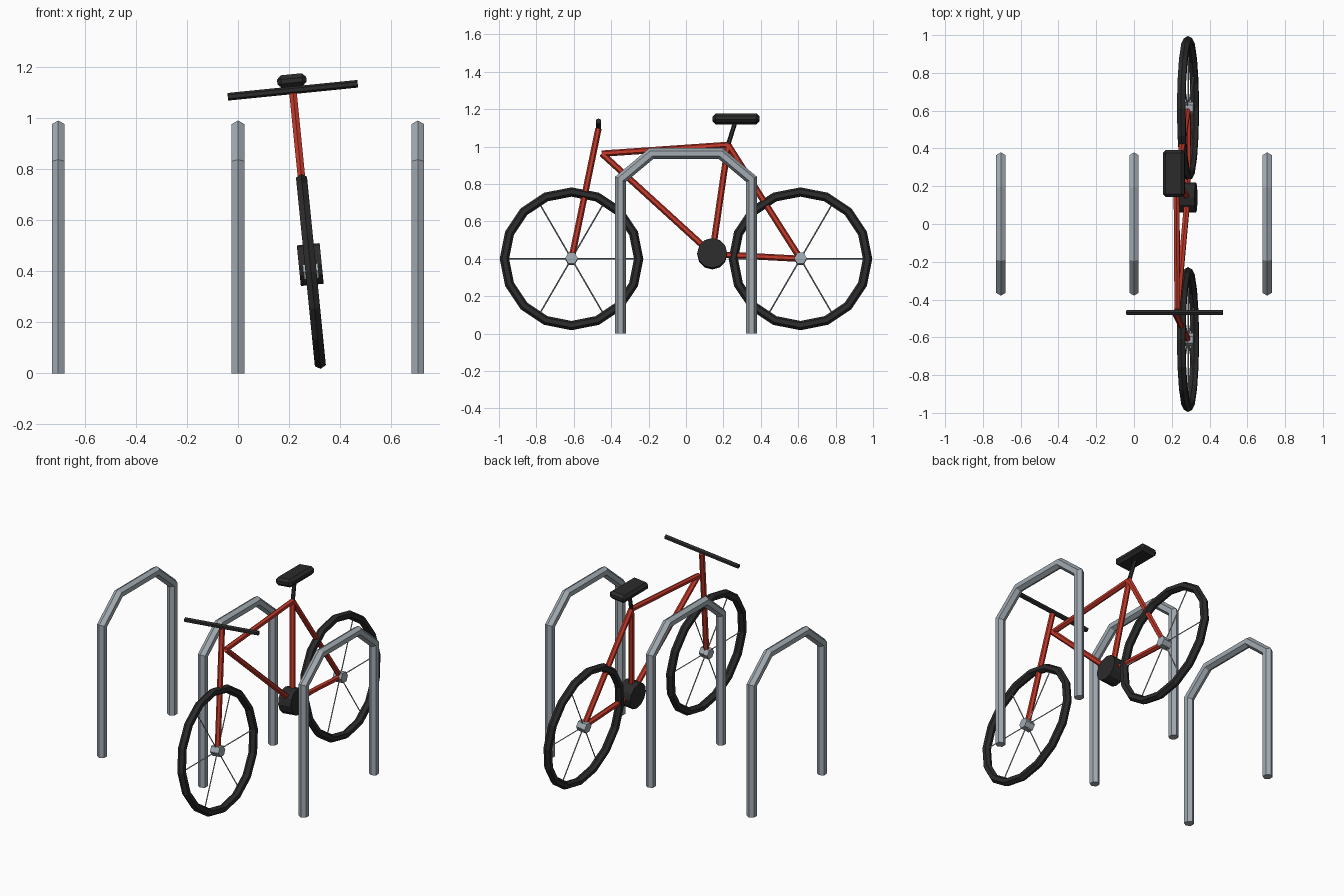
import bpy, bmesh
from math import sin, cos, pi, radians
from mathutils import Matrix, Vector

if "Cube" in bpy.data.objects:
    bpy.data.objects.remove(bpy.data.objects["Cube"], do_unlink=True)


def material(name, rgb):
    m = bpy.data.materials.new(name)
    m.use_nodes = True
    m.diffuse_color = (*rgb, 1)
    m.node_tree.nodes["Principled BSDF"].inputs["Base Color"].default_value = (*rgb, 1)
    return m


STEEL = material("galvanised steel", (0.36, 0.41, 0.45))
RED = material("red paint", (0.55, 0.04, 0.022))
BLACK = material("black rubber", (0.024, 0.024, 0.024))

# The bike leans sideways about the line through both hubs
HUB_Z, WHEEL_Y, BIKE_X = 0.40, 0.612, 0.286
LEAN = Matrix.Translation((BIKE_X, 0, HUB_Z)) @ Matrix.Rotation(-0.1, 4, 'Y') \
    @ Matrix.Translation((0, 0, -HUB_Z))


def finish(name, bm, mat, matrix=LEAN):
    bmesh.ops.transform(bm, matrix=matrix, verts=bm.verts)
    bmesh.ops.recalc_face_normals(bm, faces=bm.faces)
    mesh = bpy.data.meshes.new(name)
    bm.to_mesh(mesh)
    bm.free()
    mesh.materials.append(mat)
    ob = bpy.data.objects.new(name, mesh)
    bpy.context.collection.objects.link(ob)
    return ob


def tube(name, a, b, r, mat, sides=6, turn=0):
    """Straight prism from a to b in upright bike space."""
    a, b = Vector(a), Vector(b)
    bm = bmesh.new()
    bmesh.ops.create_cone(bm, cap_ends=True, segments=sides, radius1=r, radius2=r,
                          depth=(b - a).length)
    place = Matrix.Translation((a + b) / 2) @ (b - a).to_track_quat('Z', 'Y').to_matrix().to_4x4()
    bmesh.ops.transform(bm, matrix=place @ Matrix.Rotation(turn, 4, 'Z'), verts=bm.verts)
    return finish(name, bm, mat)


def rack(name, x, r=0.029, sides=6):
    """Mitred hexagonal tube bent into a hoop."""
    half = [(0.35, 0), (0.35, 0.825), (0.185, 0.963)]
    path = [Vector((0, -y, z)) for y, z in half] + [Vector((0, y, z)) for y, z in reversed(half)]
    bm = bmesh.new()
    rings = []
    for i, p in enumerate(path):
        into = (p - path[i - 1]).normalized() if i else Vector((0, 0, 1))
        out = (path[i + 1] - p).normalized() if i < len(path) - 1 else into
        t = (into + out).normalized()
        normal = Vector((0, -t.z, t.y)) / t.dot(into)
        rings.append([bm.verts.new(p + normal * r * cos(k * 2 * pi / sides)
                                   + Vector((r * sin(k * 2 * pi / sides), 0, 0)))
                      for k in range(sides)])
    for a, b in zip(rings, rings[1:]):
        for k in range(sides):
            j = (k + 1) % sides
            bm.faces.new((a[k], a[j], b[j], b[k]))
    bm.faces.new(rings[0])
    bm.faces.new(rings[-1])
    finish(name, bm, STEEL, Matrix.Translation((x, 0, 0)))


def tyre(name, y, major=0.359, minor=0.025, n=16, m=6):
    bm = bmesh.new()
    grid = []
    for i in range(n):
        a = 2 * pi * i / n
        ring = []
        for k in range(m):
            b = 2 * pi * k / m
            d = major + minor * cos(b)
            ring.append(bm.verts.new((minor * sin(b), y + d * cos(a), HUB_Z + d * sin(a))))
        grid.append(ring)
    for i in range(n):
        for k in range(m):
            p, q, j = grid[i], grid[(i + 1) % n], (k + 1) % m
            bm.faces.new((p[k], p[j], q[j], q[k]))
    finish(name, bm, BLACK)


# Racks
for side, x in (("right", -0.705), ("middle", 0), ("left", 0.705)):
    rack(f"{side}_rack", x)

# Wheels
for end, y in (("front", -WHEEL_Y), ("rear", WHEEL_Y)):
    tyre(f"{end}_tyre", y)
    tube(f"{end}_hub", (-0.03, y, HUB_Z), (0.03, y, HUB_Z), 0.034, STEEL, 6, radians(30))
    for i in range(3):
        d = Vector((0, cos(i * pi / 3), sin(i * pi / 3))) * 0.345
        c = Vector((0, y, HUB_Z))
        tube(f"{end}_spoke_{i + 1}", c - d, c + d, 0.004, STEEL, 4)

# Frame
head, seat_top = (0, -0.45, 0.965), (0, 0.225, 1.012)
crank, rear_hub = (0, 0.14, 0.425), (0, WHEEL_Y, HUB_Z)
fork_top = (0, -0.468, 1.10)
for name, a, b in (("top_tube", head, seat_top), ("down_tube", head, crank),
                   ("seat_tube", crank, seat_top), ("seat_stay", seat_top, rear_hub),
                   ("chain_stay", crank, rear_hub),
                   ("fork", (0, -WHEEL_Y, HUB_Z), fork_top)):
    tube(name, a, b, 0.017, RED)

# Crank, handlebar and seat
tube("crank_case", (-0.045, 0.14, 0.427), (0.045, 0.14, 0.427), 0.08, BLACK, 12)
tube("handlebar", (-0.256, -0.468, 1.114), (0.256, -0.468, 1.114), 0.015, BLACK)
tube("seat_post", seat_top, (0, 0.268, 1.15), 0.012, BLACK)

bm = bmesh.new()
bmesh.ops.create_cube(bm, size=1)
bmesh.ops.transform(bm, verts=bm.verts, matrix=Matrix.Translation((0, 0.268, 1.152))
                    @ Matrix.Diagonal((0.115, 0.25, 0.05, 1)))
bmesh.ops.bevel(bm, geom=bm.edges[:], offset=0.016, segments=1, affect='EDGES')
finish("saddle", bm, BLACK)
